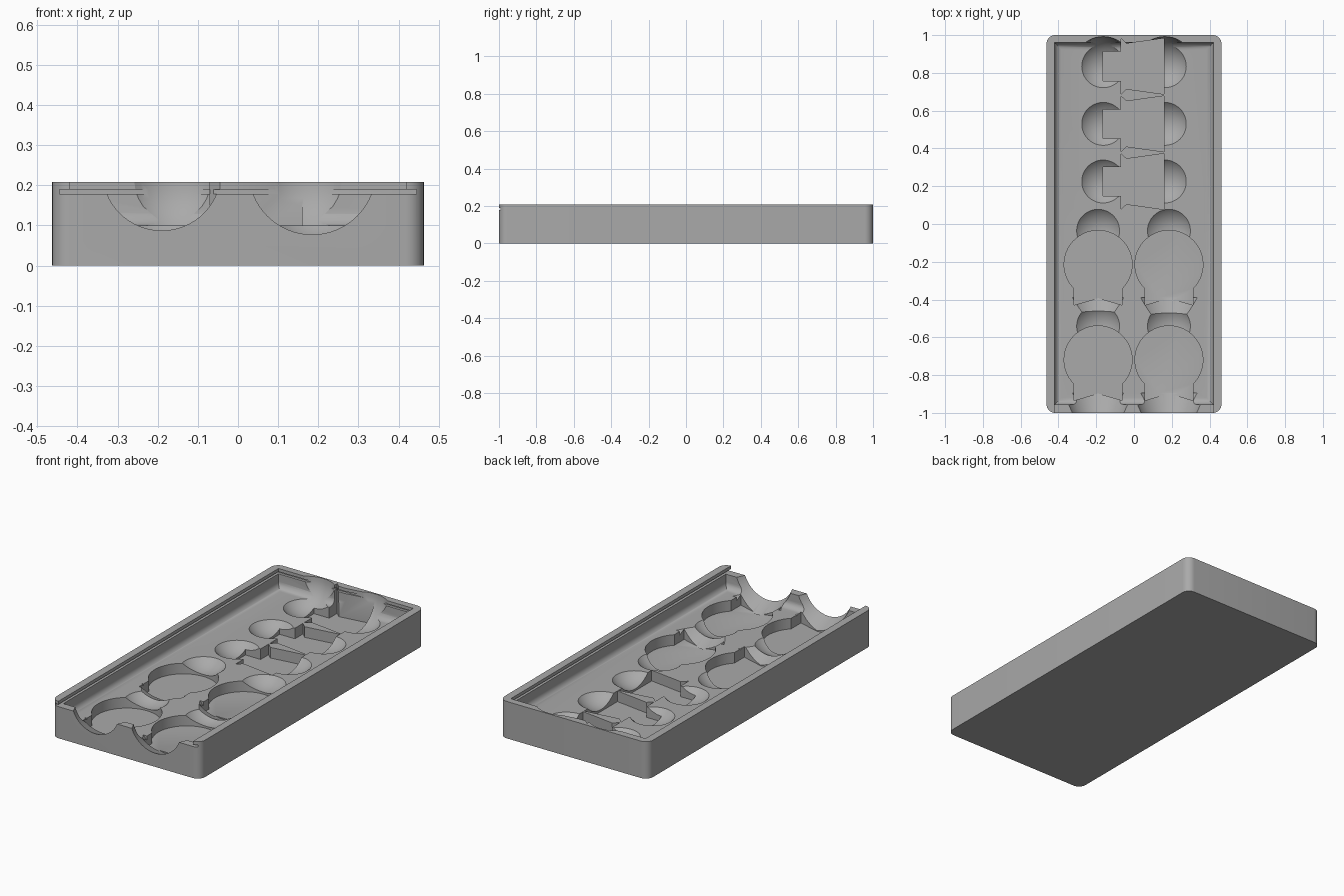
import bpy, bmesh, math
from mathutils import Matrix, Vector

if "Cube" in bpy.data.objects:
    bpy.data.objects.remove(bpy.data.objects["Cube"], do_unlink=True)

grey = bpy.data.materials.new("mid_grey")
grey.use_nodes = True
COLOUR = (0.4, 0.4, 0.4, 1)
grey.diffuse_color = COLOUR
grey.node_tree.nodes["Principled BSDF"].inputs["Base Color"].default_value = COLOUR


def make_object(name, bm):
    bmesh.ops.recalc_face_normals(bm, faces=bm.faces)
    mesh = bpy.data.meshes.new(name)
    bm.to_mesh(mesh)
    bm.free()
    mesh.materials.append(grey)
    ob = bpy.data.objects.new(name, mesh)
    bpy.context.collection.objects.link(ob)
    return ob


def box(name, x, y0, y1, z0, z1, radius=0, edge_rule=None):
    bm = bmesh.new()
    bmesh.ops.create_cube(bm, size=1)
    for v in bm.verts:
        v.co = ((x if v.co.x > 0 else -x),
                (y1 if v.co.y > 0 else y0),
                (z1 if v.co.z > 0 else z0))
    if radius:
        edges = [e for e in bm.edges if edge_rule(e)]
        bmesh.ops.bevel(bm, geom=edges, offset=radius, segments=8,
                        profile=0.5, affect='EDGES')
    return make_object(name, bm)


def prism(name, points, z0, z1):
    bm = bmesh.new()
    face = bm.faces.new([bm.verts.new((x, y, z0)) for x, y in points])
    out = bmesh.ops.extrude_face_region(bm, geom=[face])
    for v in out["geom"]:
        if isinstance(v, bmesh.types.BMVert):
            v.co.z = z1
    return make_object(name, bm)


def upright(e):
    return abs(e.verts[0].co.z - e.verts[1].co.z) > 0.01


# Solid tray block with rounded upright corners
tray = box("tray", 0.463, -1, 1, 0, 0.208, 0.045, upright)


def carve(cutter):
    cutter.hide_render = True
    mod = tray.modifiers.new("carve", 'BOOLEAN')
    mod.operation = 'DIFFERENCE'
    mod.solver = 'EXACT'
    mod.object = cutter
    bpy.context.view_layer.objects.active = tray
    bpy.ops.object.modifier_apply(modifier=mod.name)
    bpy.data.objects.remove(cutter, do_unlink=True)


# Shallow basin with a rounded floor edge
FLOOR = 0.1
carve(box("basin", 0.42, -0.955, 0.96, FLOOR, 0.3, 0.035,
          lambda e: all(v.co.z < 0.2 for v in e.verts)))

# Sliding lid groove, open at the front
carve(box("lid_groove", 0.445, -1.1, 0.975, 0.178, 0.19))
carve(box("lid_opening", 0.42, -1.1, 0.96, 0.185, 0.3))

PIT = 0.04
DIMPLE = 0.157


def finger_dimple(x, y):
    bm = bmesh.new()
    bmesh.ops.create_uvsphere(bm, u_segments=48, v_segments=24, radius=DIMPLE,
                              matrix=Matrix.Translation((x, y, 0.208)))
    carve(make_object("finger_dimple", bm))


def tapered_scoop(x, y, radius):
    # Cone lying along y, narrowing toward the front
    bm = bmesh.new()
    bmesh.ops.create_cone(bm, cap_ends=True, segments=64, radius1=radius - 0.004,
                          radius2=radius + 0.046, depth=0.12)
    bm.transform(Matrix.Translation((x, y, 0.235)) @ Matrix.Rotation(-math.pi / 2, 4, 'X'))
    carve(make_object("tapered_scoop", bm))


def round_pocket(x, y):
    # Round head with a straight neck and a notched end
    r, half = 0.18, 0.127
    start = -math.acos(half / r)
    sweep = math.pi - 2 * start
    pts = [(x + r * math.cos(start + sweep * i / 40),
            y + r * math.sin(start + sweep * i / 40)) for i in range(41)]
    pts += [(x - half, y - 0.215), (x, y - 0.178), (x + half, y - 0.215)]
    carve(prism("round_pocket", pts, PIT, 0.3))


# Four round pockets with scoops and dimples
for x, radius in ((-0.19, 0.146), (0.185, 0.156)):
    for y in (-0.214, -0.719):
        round_pocket(x, y)
        finger_dimple(x, y + 0.178)
        tapered_scoop(x, y - 0.235, radius)

# Three pockets with a flared body and a square head, a dimple on each side
HALF_OUTLINE = [(0.16, 0.148), (-0.04, 0.12), (-0.07, 0.148),
                (-0.07, 0.077), (-0.165, 0.077)]
for y in (0.835, 0.53, 0.225):
    pts = [(px, y + py) for px, py in HALF_OUTLINE]
    pts += [(px, y - py) for px, py in reversed(HALF_OUTLINE)]
    carve(prism("flared_pocket", pts, PIT, 0.3))
    for x in (-0.163, 0.163):
        finger_dimple(x, y)

bpy.ops.object.select_all(action='DESELECT')
tray.select_set(True)
bpy.context.view_layer.objects.active = tray
bpy.ops.object.shade_smooth_by_angle(angle=math.radians(30))
